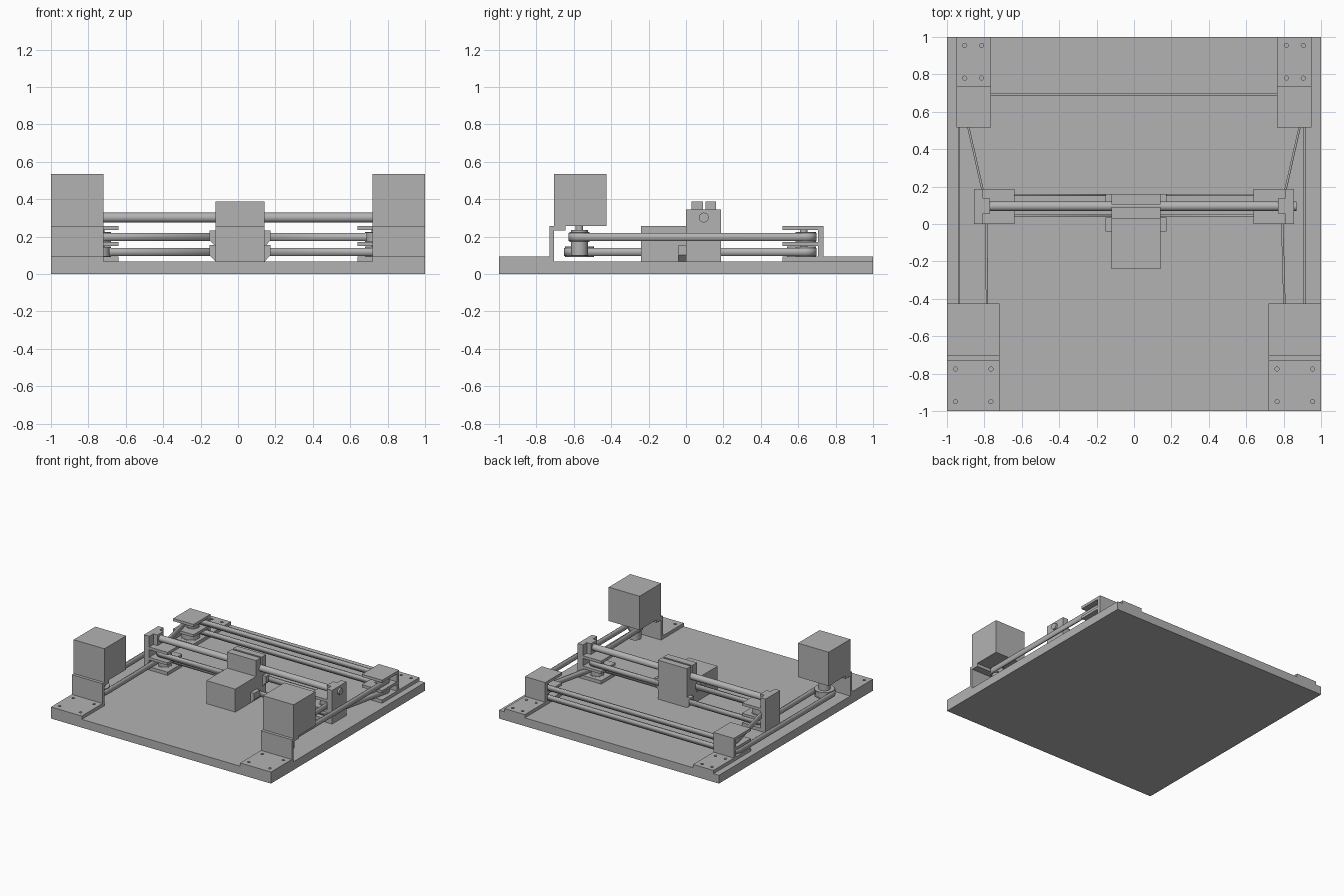
import bpy, bmesh, math
from mathutils import Matrix, Vector

old = bpy.data.objects.get("Cube")
if old:
    bpy.data.objects.remove(old)

grey = bpy.data.materials.new("plain_grey")
grey.use_nodes = True
COLOR = (0.45, 0.45, 0.45, 1)
grey.diffuse_color = COLOR
grey.node_tree.nodes["Principled BSDF"].inputs["Base Color"].default_value = COLOR


def finish(name, bm, smooth=False):
    bmesh.ops.recalc_face_normals(bm, faces=bm.faces)
    mesh = bpy.data.meshes.new(name)
    bm.to_mesh(mesh)
    bm.free()
    mesh.materials.append(grey)
    ob = bpy.data.objects.new(name, mesh)
    bpy.context.collection.objects.link(ob)
    if smooth:
        bpy.ops.object.select_all(action='DESELECT')
        bpy.context.view_layer.objects.active = ob
        ob.select_set(True)
        bpy.ops.object.shade_smooth_by_angle(angle=math.radians(35))
    return ob


def boxes(name, bounds, side=1):
    """One object from boxes given as (x0, x1, y0, y1, z0, z1), mirrored by side."""
    bm = bmesh.new()
    for x0, x1, y0, y1, z0, z1 in bounds:
        center = Vector((side * (x0 + x1), y0 + y1, z0 + z1)) / 2
        scale = Matrix.Diagonal((x1 - x0, y1 - y0, z1 - z0, 1))
        bmesh.ops.create_cube(bm, size=1, matrix=Matrix.Translation(center) @ scale)
    return finish(name, bm)


def discs(name, x, y, layers):
    """Stacked upright cylinders given as (radius, z0, z1)."""
    bm = bmesh.new()
    for r, z0, z1 in layers:
        bmesh.ops.create_cone(bm, cap_ends=True, segments=32, radius1=r, radius2=r,
                              depth=z1 - z0, matrix=Matrix.Translation((x, y, (z0 + z1) / 2)))
    return finish(name, bm, True)


def prism(name, profile, y0, y1):
    """Extrude an xz profile along y."""
    bm = bmesh.new()
    face = bm.faces.new([bm.verts.new((x, y0, z)) for x, z in profile])
    out = bmesh.ops.extrude_face_region(bm, geom=[face])
    moved = [v for v in out["geom"] if isinstance(v, bmesh.types.BMVert)]
    bmesh.ops.translate(bm, verts=moved, vec=(0, y1 - y0, 0))
    return finish(name, bm)


def drill(ob, points):
    """Cut screw holes through a mounting foot."""
    bm = bmesh.new()
    for x, y in points:
        bmesh.ops.create_cone(bm, cap_ends=True, segments=16, radius1=0.011, radius2=0.011,
                              depth=0.1, matrix=Matrix.Translation((x, y, FLOOR + 0.03)))
    cutter = finish(ob.name + "_cutter", bm)
    cutter.hide_render = True
    cutter.hide_set(True)
    mod = ob.modifiers.new("holes", 'BOOLEAN')
    mod.object = cutter
    mod.solver = 'EXACT'


def arc(cx, cy, r, a0, a1, n=12):
    angles = [math.radians(a0 + (a1 - a0) * i / n) for i in range(n + 1)]
    return [(cx + r * math.cos(a), cy + r * math.sin(a)) for a in angles]


def belt(name, path, side, z0, z1):
    bm = bmesh.new()
    low = [bm.verts.new((side * x, y, z0)) for x, y in path]
    high = [bm.verts.new((side * x, y, z1)) for x, y in path]
    for i in range(len(path) - 1):
        bm.faces.new((low[i], low[i + 1], high[i + 1], high[i]))
    ob = finish(name, bm, True)
    mod = ob.modifiers.new("thickness", 'SOLIDIFY')
    mod.thickness = 0.012
    mod.offset = 0
    return ob


FLOOR = 0.068
FOOT = 0.095
TOP = 0.257
SHELVES = [(FLOOR, FOOT), (0.15, 0.172), (0.235, TOP)]
LEVELS = {1: (0.176, 0.22), -1: (0.096, 0.14)}
WHEEL = 0.86          # x of motor and idler wheels
END = (0.735, 0.1)    # wheel centre on the gantry ends


def wheel_layers(r, z0, z1):
    return [(r, z0, z1), (r + 0.008, z0 - 0.004, z0), (r + 0.008, z1, z1 + 0.006)]


# Base plate
boxes("base_plate", [(-1, 1, -1, 1, 0, FLOOR)])

for s, label in ((1, "left"), (-1, "right")):
    z0, z1 = LEVELS[s]

    # Motor with its angled bracket
    bracket = boxes("motor_bracket_" + label,
                    [(0.72, 1, -1, -0.73, FLOOR, FOOT),
                     (0.72, 1, -0.73, -0.705, FLOOR, TOP),
                     (0.72, 1, -0.705, -0.645, 0.232, TOP)], s)
    drill(bracket, [(s * x, y) for x in (0.765, 0.955) for y in (-0.775, -0.95)])
    boxes("motor_" + label, [(0.72, 1, -0.705, -0.425, TOP, 0.535)], s)
    r = 0.052 if s > 0 else 0.075
    discs("motor_wheel_" + label, s * WHEEL, -0.57,
          wheel_layers(r - 0.006, z0, z1) + [(0.045, 0.1, 0.235), (0.02, 0.1, TOP)])

    # Rear idler bracket with three shelves
    idler = boxes("idler_bracket_" + label,
                  [(0.765, 0.95, 0.735, 1, FLOOR, FOOT),
                   (0.765, 0.95, 0.705, 0.735, FLOOR, TOP)]
                  + [(0.765, 0.95, 0.515, 0.705, a, b) for a, b in SHELVES], s)
    drill(idler, [(s * x, y) for x in (0.815, 0.905) for y in (0.78, 0.955)])

    # Gantry end bracket holding the rod
    boxes("gantry_end_" + label,
          [(0.807, 0.855, 0, 0.187, FLOOR, 0.345),
           (0.77, 0.807, 0.055, 0.135, TOP, 0.345)]
          + [(0.64, 0.807, 0, 0.187, a, b) for a, b in SHELVES], s)

    # Wheels stacked between the shelves
    for lv, (a, b) in LEVELS.items():
        own = lv == s
        ri = r if own else 0.052
        tag = label + ("_upper" if lv > 0 else "_lower")
        discs("idler_wheel_" + tag, s * WHEEL, 0.692 - ri, wheel_layers(ri - 0.006, a, b))
        discs("end_wheel_" + tag, s * END[0], END[1], wheel_layers(0.049, a, b))
    discs("idler_axle_" + label, s * WHEEL, 0.63, [(0.02, FLOOR, TOP)])
    discs("end_axle_" + label, s * END[0], END[1], [(0.02, FLOOR, TOP)])

    # Belt from the carriage around every wheel and back
    path = [(0.14, 0.155)]
    path += arc(*END, 0.055, 90, 0)
    path += arc(WHEEL, -0.57, r, 180, 360)
    path += arc(WHEEL, 0.692 - r, r, 0, 90)
    path += arc(-WHEEL, 0.64, 0.052, 90, 195)
    path += arc(-END[0], END[1], 0.055, 195, 270)
    path += [(-0.115, 0.045)]
    belt("belt_" + label, path, s, z0, z1)

# Tool carriage: front box, body and split rod clamp
boxes("carriage_box", [(-0.12, 0.143, -0.24, 0.03, FLOOR, TOP)])
boxes("carriage_body", [(-0.12, 0.143, 0.03, 0.16, FLOOR, 0.275),
                        (-0.12, 0.143, 0.03, 0.09, 0.275, 0.388),
                        (-0.12, 0.143, 0.105, 0.16, 0.275, 0.388)])

# Belt clamps with sloped undersides, on both carriage flanks
for s, edge, label in ((1, 0.143, "left"), (-1, -0.12, "right")):
    for where, y0, y1, lv in (("front", -0.04, 0.035, -s), ("back", 0.115, 0.16, s)):
        a, b = LEVELS[lv]
        tip = edge + s * 0.032
        prism("belt_clamp_%s_%s" % (where, label),
              [(edge, a - 0.028), (tip, a + 0.005), (tip, b + 0.014), (edge, b + 0.014)], y0, y1)

# Guide rod
bm = bmesh.new()
bmesh.ops.create_cone(bm, cap_ends=True, segments=32, radius1=0.026, radius2=0.026, depth=1.69,
                      matrix=Matrix.Translation((0.025, 0.095, 0.302))
                      @ Matrix.Rotation(math.pi / 2, 4, 'Y'))
finish("guide_rod", bm, True)
